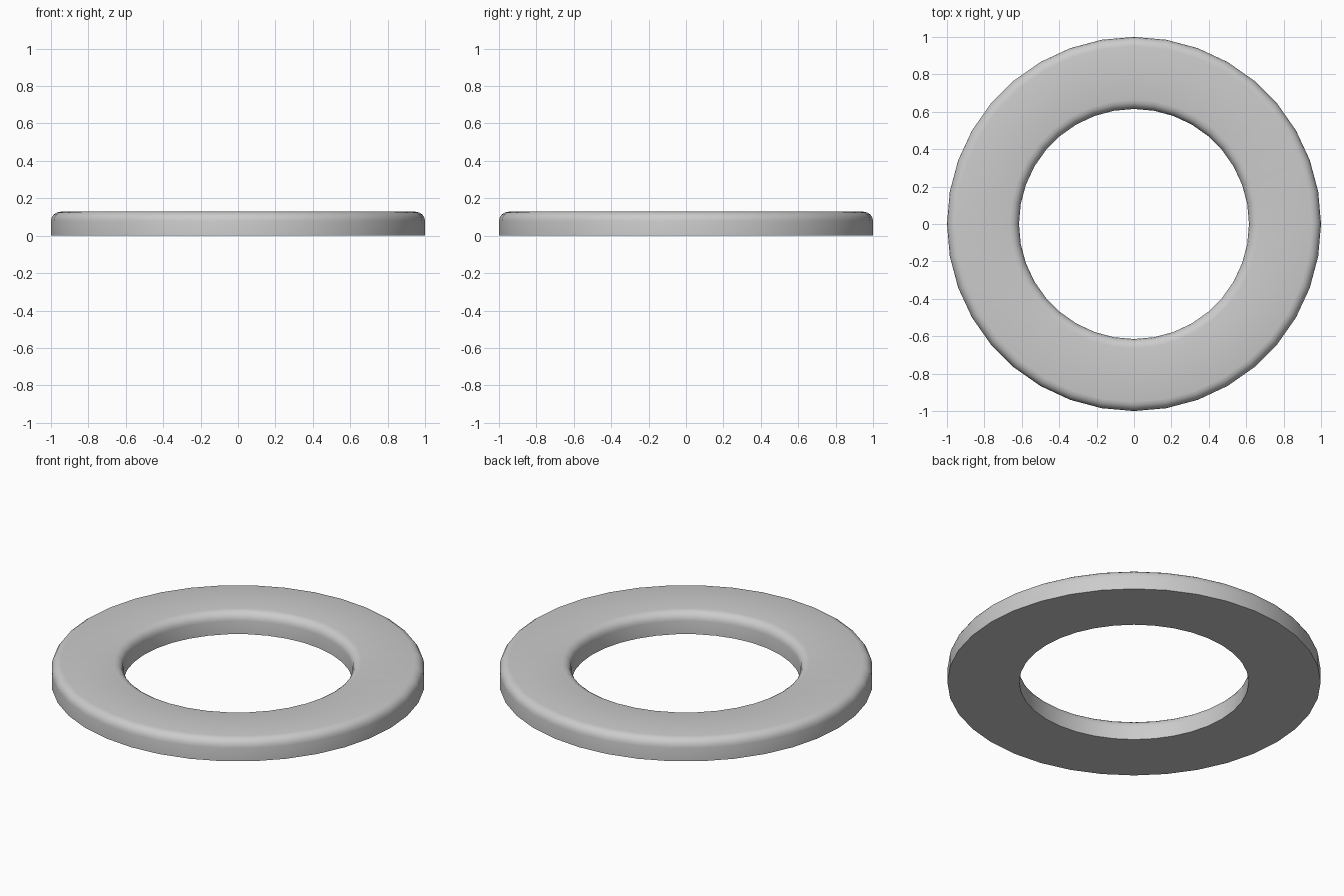
import bpy, bmesh
from math import sin, cos, pi, radians

if "Cube" in bpy.data.objects:
    bpy.data.objects.remove(bpy.data.objects["Cube"])

SIDES = 36
R_OUT, R_IN, HEIGHT, ROUND = 1.0, 0.615, 0.128, 0.05
STEPS = 4


def corner(cx, start):
    """Quarter-round of the top edge, running clockwise from start angle."""
    cz = HEIGHT - ROUND
    return [(cx + ROUND * cos(start - i * pi / 2 / STEPS),
             cz + ROUND * sin(start - i * pi / 2 / STEPS)) for i in range(STEPS + 1)]


# Cross-section: flat bottom, both upper edges rounded
profile = ([(R_IN, 0)] + corner(R_IN + ROUND, pi) +
           corner(R_OUT - ROUND, pi / 2) + [(R_OUT, 0)])

# Ring: revolve the cross-section around z
bm = bmesh.new()
rings = [[bm.verts.new((r * cos(2 * pi * s / SIDES), r * sin(2 * pi * s / SIDES), z))
          for r, z in profile] for s in range(SIDES)]
n = len(profile)
for s in range(SIDES):
    a, b = rings[s], rings[(s + 1) % SIDES]
    for i in range(n):
        j = (i + 1) % n
        bm.faces.new((a[i], a[j], b[j], b[i]))
bmesh.ops.recalc_face_normals(bm, faces=bm.faces)
mesh = bpy.data.meshes.new("flat_ring")
bm.to_mesh(mesh)
bm.free()

ring = bpy.data.objects.new("flat_ring", mesh)
bpy.context.collection.objects.link(ring)
bpy.context.view_layer.objects.active = ring
ring.select_set(True)
bpy.ops.object.shade_smooth_by_angle(angle=radians(40))
